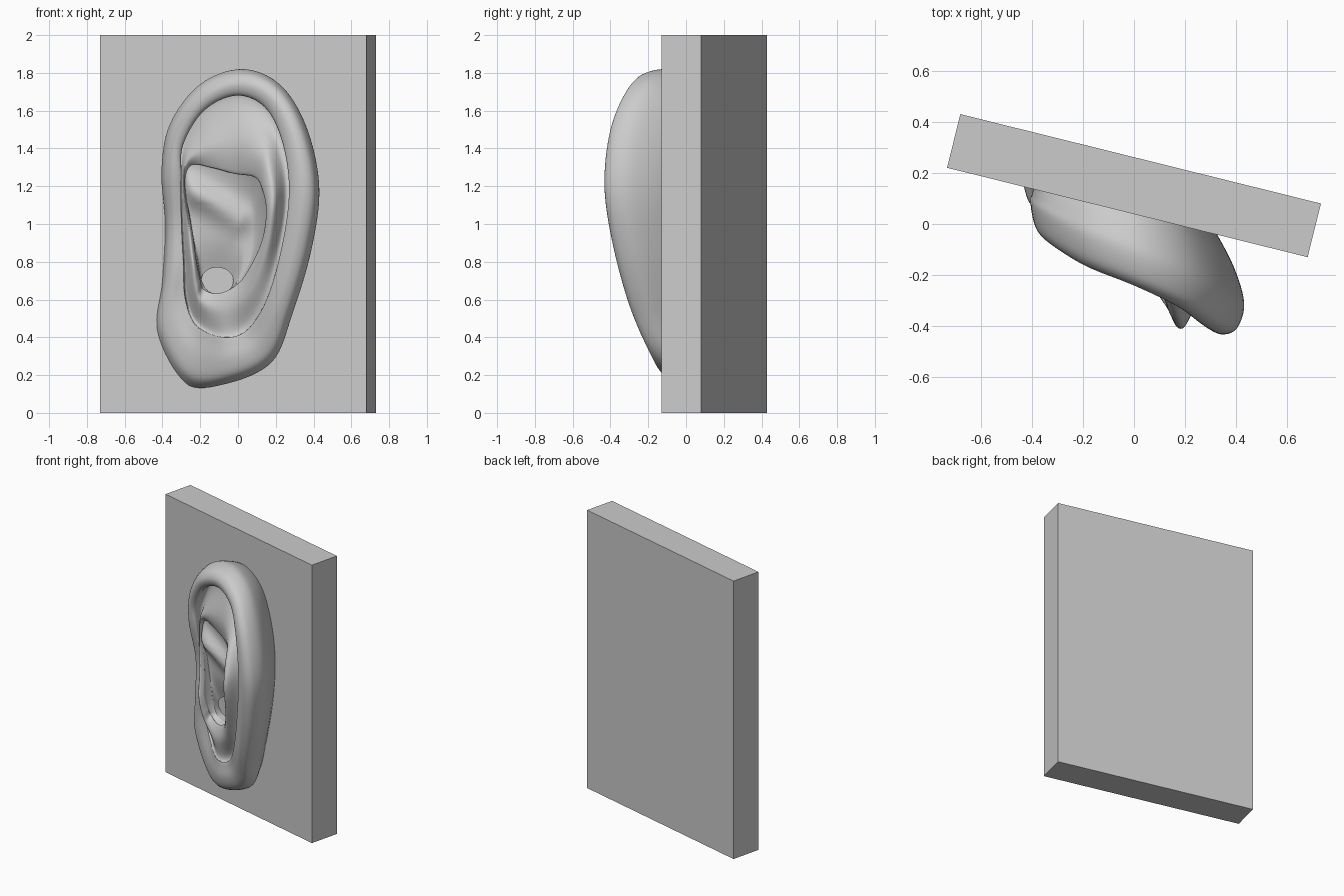
import bpy, bmesh, math
from mathutils import Vector, Matrix

cube = bpy.data.objects.get("Cube")
if cube:
    bpy.data.objects.remove(cube)

grey = bpy.data.materials.new("plaster_grey")
grey.use_nodes = True
colour = (0.6, 0.6, 0.6, 1)
grey.diffuse_color = colour
grey.node_tree.nodes["Principled BSDF"].inputs["Base Color"].default_value = colour


def make_object(name, bm):
    bmesh.ops.recalc_face_normals(bm, faces=bm.faces)
    mesh = bpy.data.meshes.new(name)
    bm.to_mesh(mesh)
    bm.free()
    mesh.materials.append(grey)
    obj = bpy.data.objects.new(name, mesh)
    bpy.context.collection.objects.link(obj)
    return obj


def smooth_path(points, steps, closed):
    """Catmull-Rom curve through the points."""
    n = len(points)
    at = (lambda i: points[i % n]) if closed else (lambda i: points[max(0, min(n - 1, i))])
    out = []
    for i in range(n if closed else n - 1):
        a, b, c, d = (at(i + k) for k in (-1, 0, 1, 2))
        for s in range(steps):
            t = s / steps
            out.append(0.5 * (2 * b + (c - a) * t + (2 * a - 5 * b + 4 * c - d) * t * t
                              + (3 * b - a - 3 * c + d) * t ** 3))
    if not closed:
        out.append(points[-1].copy())
    return out


# Backing slab, turned about the vertical
bm = bmesh.new()
bmesh.ops.create_cube(bm, size=1)
bmesh.ops.scale(bm, vec=(1.453, 0.216, 2), verts=bm.verts)
bmesh.ops.rotate(bm, matrix=Matrix.Rotation(-0.243, 3, 'Z'), verts=bm.verts)
bmesh.ops.translate(bm, vec=(0, 0.15, 1), verts=bm.verts)
make_object("backing_slab", bm)

# Ear outlines in x, z, clockwise from the top
outer = [(.02, 1.82), (.22, 1.74), (.36, 1.52), (.43, 1.2), (.39, .87), (.29, .53), (.18, .27),
         (-.06, .155), (-.28, .16), (-.43, .42), (-.40, .7), (-.385, 1), (-.405, 1.28),
         (-.36, 1.53), (-.2, 1.74)]
helix_edge = [(-.01, 1.68), (.14, 1.62), (.23, 1.45), (.27, 1.2), (.24, .92), (.16, .62), (.05, .44),
              (-.08, .4), (-.22, .46), (-.28, .6), (-.29, .8), (-.3, 1), (-.3, 1.25),
              (-.29, 1.42), (-.18, 1.6)]
concha_edge = [(-.02, 1.27), (.09, 1.25), (.13, 1.18), (.15, 1.07), (.13, .92), (.07, .78), (0, .68),
               (-.1, .63), (-.18, .65), (-.2, .7), (-.22, .8), (-.24, .95), (-.28, 1.2),
               (-.25, 1.31), (-.14, 1.3)]
# Heights above the slab: helix crest, antihelix crest, and depth of the helix fold
helix_h = [.28, .32, .37, .385, .35, .285, .21, .19, .1, .08, .1, .11, .17, .2, .25]
anti_h = [.2, .28, .36, .4, .36, .29, .23, .19, .16, .18, .2, .17, .14, .15, .17]
fold_d = [.12, .14, .13, .09, .05, .03, .02, .01, 0, 0, 0, 0, .06, .1, .12]


def rib(i):
    """Section of the ear from the slab, over the rim, down to the ear canal."""
    o, e, k = (Vector(r[i]) for r in (outer, helix_edge, concha_edge))
    h, a, d = helix_h[i], anti_h[i], fold_d[i]
    ang = math.pi / 2 - math.tau * i / len(outer)
    canal = Vector((-.11 + .085 * math.cos(ang), .7 + .07 * math.sin(ang)))
    tuck = 2.6 * (h - .1)
    side = .85 * (h - .1)
    floor = .08
    section = [
        (o.lerp(e, tuck), -.02),
        (o.lerp(e, tuck * .35), side * .45),
        (o, side),
        (o.lerp(e, .16), side + (h - side) * .72),
        (o.lerp(e, .5), h),
        (o.lerp(e, .85), h - .1 * d),
        (e, h - .4 * d),
        (e.lerp(o, 1.2 * d), h - d),
        (e.lerp(k, .15), h - d - .01),
        (e.lerp(k, .65), a),
        (k, a - .03),
        (k.lerp(e, .05), (a + floor) * .5),
        (k.lerp(canal, .3), floor + .01),
        (k.lerp(canal, .7), floor),
        (canal, .03)]
    return [Vector((p.x, .04 - .248 * p.x - z, p.y)) for p, z in section]


# Ear skin: smooth loft through the ribs, with the helix root crossing the concha
bm = bmesh.new()
STEP = 6
ribs = [smooth_path(rib(i), STEP, False) for i in range(len(outer))]
rings = [smooth_path(list(ring), 8, True) for ring in zip(*ribs)]
root, tip = Vector((-.3, 1.22)), Vector((.0, 1.03))
axis = tip - root
for j, ring in enumerate(rings):
    weight = max(0, min(1, j / STEP - 11))
    for p in ring:
        q = Vector((p.x, p.z))
        t = max(0, min(1, (q - root).dot(axis) / axis.length_squared))
        dist = (q - root - axis * t).length
        p.y -= .09 * weight * (1 - .5 * t) * math.exp(-(dist / .07) ** 2)
grid = [[bm.verts.new(p) for p in ring] for ring in rings]
n = len(grid[0])
for r0, r1 in zip(grid, grid[1:]):
    for c in range(n):
        bm.faces.new((r0[c], r0[(c + 1) % n], r1[(c + 1) % n], r1[c]))
ear = make_object("ear", bm)
for poly in ear.data.polygons:
    poly.use_smooth = True
